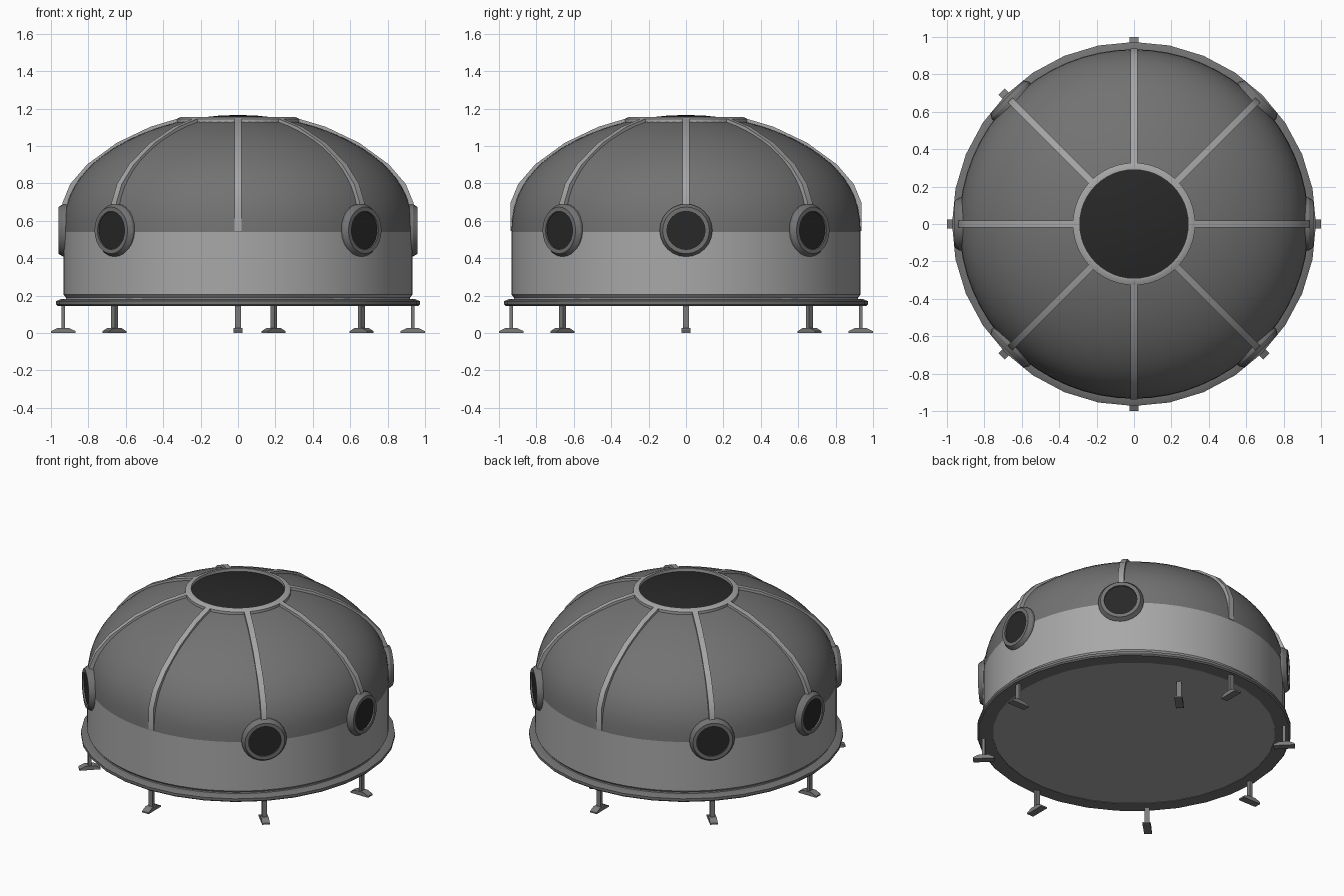
import bpy, bmesh, math
from mathutils import Matrix, Vector

if "Cube" in bpy.data.objects:
    bpy.data.objects.remove(bpy.data.objects["Cube"])


def mat(name, v):
    m = bpy.data.materials.new(name)
    m.diffuse_color = (v, v, v, 1)
    m.use_nodes = True
    m.node_tree.nodes["Principled BSDF"].inputs["Base Color"].default_value = m.diffuse_color
    return m


LIGHT = mat("light_grey_panel", 0.39)
DARK = mat("dark_grey_shell", 0.17)
RIB = mat("rib_grey", 0.38)
LEG = mat("leg_grey", 0.2)
GLASS = mat("black_glass", 0.021)


def finish(name, bm, mats, smooth=True):
    bmesh.ops.recalc_face_normals(bm, faces=bm.faces)
    me = bpy.data.meshes.new(name)
    bm.to_mesh(me)
    bm.free()
    ob = bpy.data.objects.new(name, me)
    bpy.context.collection.objects.link(ob)
    for m in mats:
        me.materials.append(m)
    if smooth:
        bpy.ops.object.select_all(action='DESELECT')
        ob.select_set(True)
        bpy.context.view_layer.objects.active = ob
        bpy.ops.object.shade_smooth_by_angle(angle=math.radians(30))
    return ob


def lathe(bm, profile, n, closed=False):
    """Revolve (radius, z) points around z."""
    rings = []
    for r, z in profile:
        if r < 1e-6:
            rings.append([bm.verts.new((0, 0, z))])
        else:
            rings.append([bm.verts.new((r * math.cos(2 * math.pi * i / n),
                                        r * math.sin(2 * math.pi * i / n), z)) for i in range(n)])
    pairs = list(zip(rings, rings[1:]))
    if closed:
        pairs.append((rings[-1], rings[0]))
    for a, b in pairs:
        for i in range(n):
            j = (i + 1) % n
            q = [a[i % len(a)], a[j % len(a)], b[j % len(b)], b[i % len(b)]]
            bm.faces.new(list(dict.fromkeys(q)))


# Lower wall
bm = bmesh.new()
lathe(bm, [(0.92, 0.17), (0.92, 0.19), (0.934, 0.205), (0.934, 0.54)], 64)
finish("lower_wall", bm, [LIGHT])

# Floor underneath, almost flush with the flange
bm = bmesh.new()
lathe(bm, [(0, 0.148), (0.88, 0.148)], 64)
floor = finish("floor_plate", bm, [LIGHT])
floor.data.flip_normals() if floor.data.polygons[0].normal.z > 0 else None


# Dome shell: superellipse profile, with a dark skylight cap at the top
def dome_z(r):
    t = min(1, r / 0.934)
    n = 2.01 + 0.19 * t ** 4
    return 0.54 + 0.626 * max(0, 1 - t ** n) ** (1 / n)


radii = [0.934 * math.cos(math.radians(a)) for a in range(0, 72, 5)] + [0.295, 0.2, 0.1, 0]
bm = bmesh.new()
lathe(bm, [(r, dome_z(r)) for r in radii], 64)
for f in bm.faces:
    if f.calc_center_median().z > dome_z(0.295):
        f.material_index = 1
finish("dome_shell", bm, [DARK, GLASS])

# Skylight rim
bm = bmesh.new()
lathe(bm, [(0.29, 1.11), (0.29, 1.156), (0.304, 1.156), (0.327, 1.145), (0.327, 1.105)], 48, True)
finish("skylight_rim", bm, [RIB])

# Base flange
bm = bmesh.new()
lathe(bm, [(0.875, 0.16), (0.875, 0.145), (0.965, 0.145), (0.973, 0.153),
           (0.973, 0.17), (0.945, 0.182), (0.91, 0.182)], 32, True)
finish("base_flange", bm, [DARK])

# Ribs: square bars swept over the dome
path = [(0.937, 0.545), (0.937, 0.70), (0.897, 0.797), (0.806, 0.902),
        (0.648, 1.017), (0.468, 1.103), (0.31, 1.15)]
for k in range(8):
    bm = bmesh.new()
    rows = []
    for r, z in path:
        n = Vector((r / 0.87, (z - 0.54) / 0.39)).normalized() * 0.05
        rows.append([bm.verts.new(p) for p in ((r, -0.0185, z), (r, 0.0185, z),
                     (r - n.x, 0.0185, z - n.y), (r - n.x, -0.0185, z - n.y))])
    for a, b in zip(rows, rows[1:]):
        for i in range(4):
            bm.faces.new((a[i], a[(i + 1) % 4], b[(i + 1) % 4], b[i]))
    bm.faces.new(rows[0])
    bm.faces.new(rows[-1])
    ob = finish(f"rib_{k + 1}", bm, [RIB])
    ob.rotation_euler.z = k * math.pi / 4

# Portholes on six of the eight directions (front and back stay clear)
for deg in (0, 45, 135, 180, 225, 315):
    turn = Matrix.Rotation(math.radians(deg), 4, 'Z')
    place = turn @ Matrix.Translation((0, 0, 0.549)) @ Matrix.Rotation(math.pi / 2, 4, 'Y')
    bm = bmesh.new()
    lathe(bm, [(0.141, 0.87), (0.141, 0.935), (0.125, 0.96), (0.102, 0.96), (0.102, 0.87)], 24, True)
    finish(f"porthole_frame_{deg}", bm, [DARK]).matrix_world = place
    bm = bmesh.new()
    lathe(bm, [(0, 0.95), (0.104, 0.95), (0.104, 0.944), (0, 0.944)], 24)
    finish(f"porthole_glass_{deg}", bm, [GLASS]).matrix_world = place


# Legs: thin stem on a tapered foot; one stands off the ring
def box(bm, cx, sx, sy, z0, z1, top=1.0):
    corners = ((-1, -1), (1, -1), (1, 1), (-1, 1))
    lo = [bm.verts.new((cx + a * sx / 2, b * sy / 2, z0)) for a, b in corners]
    hi = [bm.verts.new((cx + a * sx * top / 2, b * sy / 2, z1)) for a, b in corners]
    bm.faces.new(lo)
    bm.faces.new(hi)
    for i in range(4):
        bm.faces.new((lo[i], lo[(i + 1) % 4], hi[(i + 1) % 4], hi[i]))


for k in range(8):
    bm = bmesh.new()
    box(bm, 0.934, 0.132, 0.048, 0, 0.01)
    box(bm, 0.934, 0.132, 0.048, 0.01, 0.027, 0.45)
    box(bm, 0.934, 0.02, 0.03, 0.02, 0.15)
    ob = finish(f"leg_{k + 1}", bm, [LEG], False)
    ob.rotation_euler.z = k * math.pi / 4
    if k == 1:
        ob.location.x = -0.47
